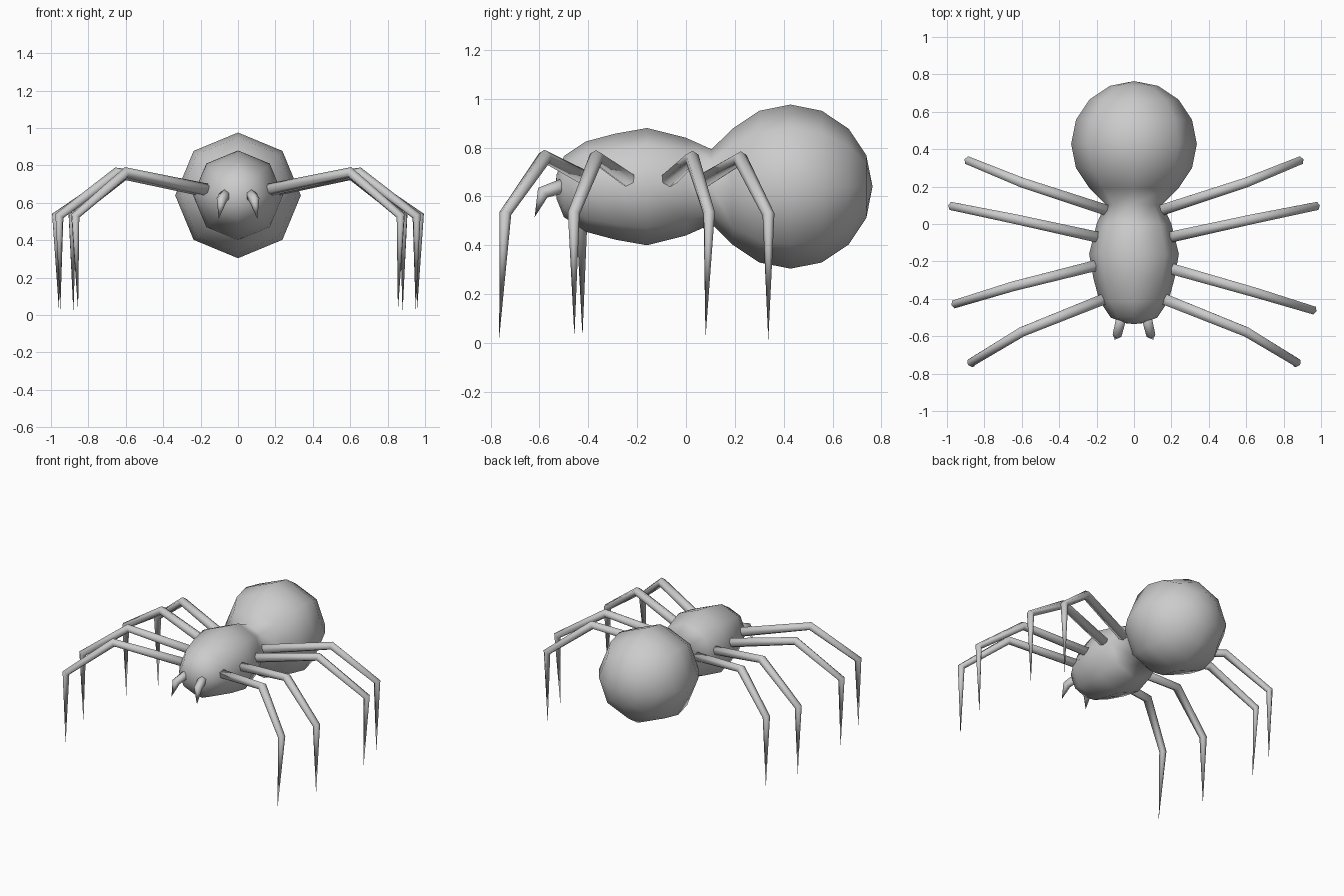
import bpy, bmesh, math
from mathutils import Vector

if "Cube" in bpy.data.objects:
    bpy.data.objects.remove(bpy.data.objects["Cube"])

def tube(name, path, radii, sides):
    """Rings of vertices swept along a path; a radius of 0 makes a pole."""
    pts = [Vector(p) for p in path]
    bm = bmesh.new()
    rings = []
    for i, (p, r) in enumerate(zip(pts, radii)):
        if r == 0:
            rings.append([bm.verts.new(p)])
            continue
        a = (p - pts[i - 1]).normalized() if i else Vector()
        b = (pts[i + 1] - p).normalized() if i < len(pts) - 1 else Vector()
        d = (a + b).normalized()
        side = d.cross(Vector((0, 0, 1))).normalized()
        if abs(d.z) > 0.98:  # keep ring orientation steady on steep parts
            side = (pts[1] - pts[0]).cross(Vector((0, 0, 1))).normalized()
        up = side.cross(d).normalized()
        rings.append([bm.verts.new(p + r * (math.cos(t) * up + math.sin(t) * side))
                      for t in (2 * math.pi * k / sides for k in range(sides))])
    for r0, r1 in zip(rings, rings[1:]):
        for k in range(sides):
            n = (k + 1) % sides
            if len(r0) == 1:
                bm.faces.new((r0[0], r1[k], r1[n]))
            elif len(r1) == 1:
                bm.faces.new((r0[k], r1[0], r0[n]))
            else:
                bm.faces.new((r0[k], r1[k], r1[n], r0[n]))
    if len(rings[0]) > 1:
        bm.faces.new(rings[0])
    bmesh.ops.recalc_face_normals(bm, faces=bm.faces)
    me = bpy.data.meshes.new(name)
    bm.to_mesh(me)
    bm.free()
    for f in me.polygons:
        f.use_smooth = True
    ob = bpy.data.objects.new(name, me)
    bpy.context.collection.objects.link(ob)
    return ob

# Body: eight-sided thorax flowing through a waist into a round abdomen
Z = 0.64
profile = [(-0.535, 0), (-0.53, 0.05), (-0.50, 0.125), (-0.41, 0.185), (-0.29, 0.217),
           (-0.16, 0.24), (0.0, 0.2), (0.105, 0.153)]
for k in range(2, 9):
    t = math.pi * k / 8
    profile.append((0.428 - 0.336 * math.cos(t), 0.336 * math.sin(t) if k < 8 else 0))
tube("body", [(0, y, Z) for y, r in profile], [r for y, r in profile], 8)

# Legs: root, knee, ankle, tip for the right side (+x)
legs = {
    "front_leg": [(0.12, -0.385, 0.66), (0.60, -0.577, 0.762), (0.87, -0.74, 0.53), (0.855, -0.765, 0.02)],
    "front_middle_leg": [(0.15, -0.225, 0.66), (0.65, -0.367, 0.76), (0.955, -0.46, 0.53), (0.95, -0.457, 0.025)],
    "back_middle_leg": [(0.15, -0.08, 0.66), (0.63, 0.025, 0.757), (0.972, 0.095, 0.53), (0.957, 0.08, 0.02)],
    "back_leg": [(0.12, 0.065, 0.66), (0.60, 0.222, 0.755), (0.885, 0.338, 0.525), (0.88, 0.337, 0.01)],
}
for name, path in legs.items():
    for s, label in ((1, "right"), (-1, "left")):
        # the left front-middle leg sits slightly further back
        shift = 0.033 if name == "front_middle_leg" and s < 0 else 0
        p = [(s * x, y + (shift if i else shift / 2), z) for i, (x, y, z) in enumerate(path)]
        tube(f"{label}_{name}", p, [0.034, 0.030, 0.025, 0], 6)

# Fangs: short hooked tubes under the face
for s, label in ((1, "right"), (-1, "left")):
    tube(f"{label}_fang",
         [(s * 0.06, -0.47, 0.655), (s * 0.088, -0.587, 0.615), (s * 0.103, -0.62, 0.515)],
         [0.032, 0.028, 0], 6)
